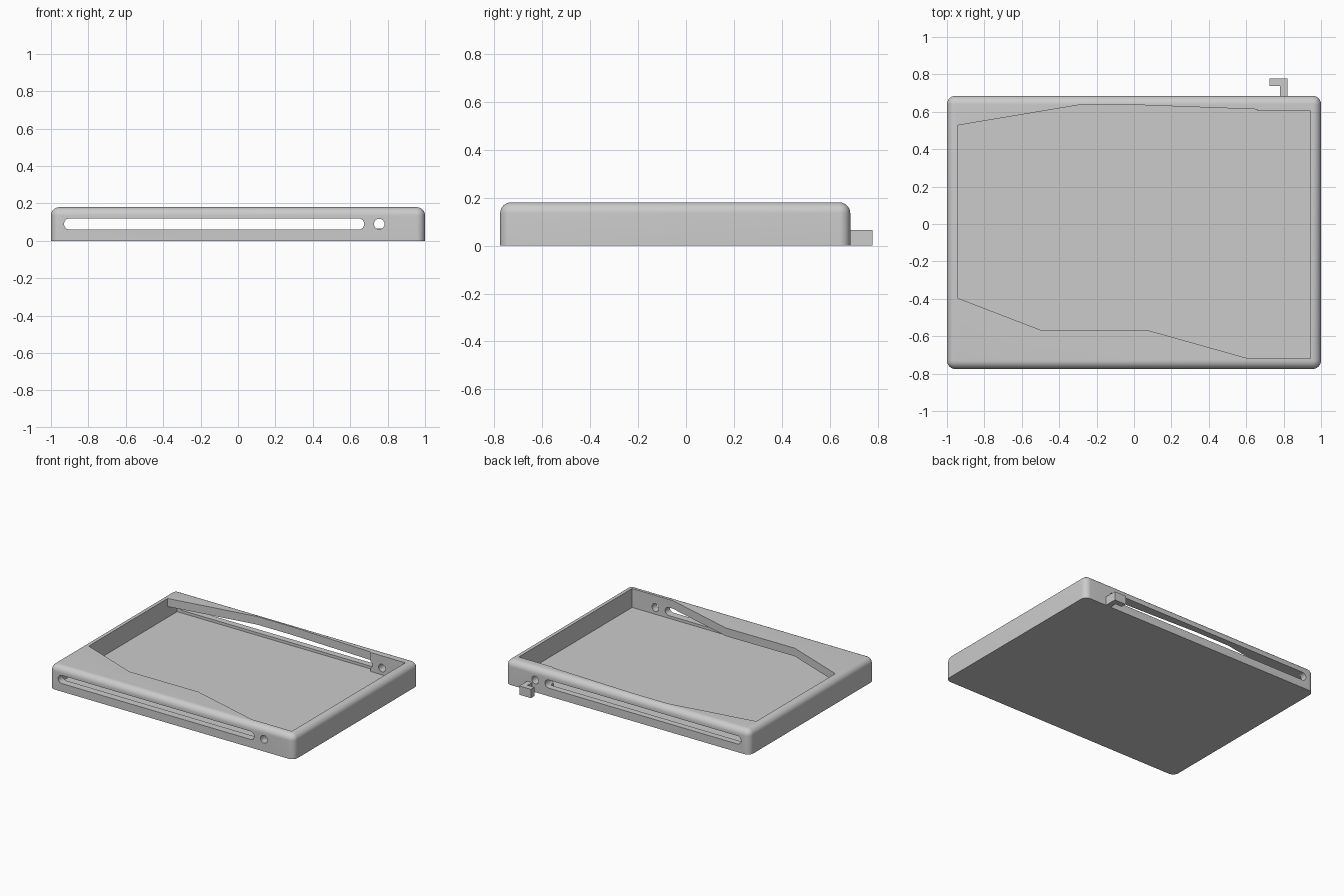
import bpy, bmesh, math
from mathutils import Vector

if "Cube" in bpy.data.objects:
    bpy.data.objects.remove(bpy.data.objects["Cube"], do_unlink=True)

grey = bpy.data.materials.new("plain grey")
grey.use_nodes = True
grey.diffuse_color = (0.6, 0.6, 0.6, 1)
grey.node_tree.nodes["Principled BSDF"].inputs["Base Color"].default_value = (0.6, 0.6, 0.6, 1)

WALL_X, FRONT, BACK, HEIGHT = 1.0, -0.775, 0.685, 0.18
INNER_X, INNER_FRONT, INNER_BACK = 0.945, -0.72, 0.638
FLOOR, LIP_BOTTOM, SLOT_Z = 0.04, 0.12, 0.09


def extruded(name, points, direction, bevel=0):
    """Solid made by sweeping a flat outline along a direction."""
    bm = bmesh.new()
    face = bm.faces.new([bm.verts.new(p) for p in points])
    result = bmesh.ops.extrude_face_region(bm, geom=[face])
    moved = [g for g in result["geom"] if isinstance(g, bmesh.types.BMVert)]
    bmesh.ops.translate(bm, verts=moved, vec=direction)
    bmesh.ops.recalc_face_normals(bm, faces=bm.faces)
    if bevel:
        edges = [e for e in bm.edges if max(v.co.z for v in e.verts) > 0.01]
        bmesh.ops.bevel(bm, geom=edges, offset=bevel, segments=8,
                        profile=0.5, affect="EDGES", clamp_overlap=True)
    mesh = bpy.data.meshes.new(name)
    bm.to_mesh(mesh)
    bm.free()
    mesh.materials.append(grey)
    obj = bpy.data.objects.new(name, mesh)
    bpy.context.collection.objects.link(obj)
    return obj


def upright(name, outline, bottom, top, bevel=0):
    return extruded(name, [(x, y, bottom) for x, y in outline],
                    Vector((0, 0, top - bottom)), bevel)


def wall_slot(name, left, right, radius):
    """Round-ended cutter running front to back through both walls."""
    points = []
    for centre, start in ((right - radius, -90), (left + radius, 90)):
        for i in range(13):
            a = math.radians(start + i * 15)
            points.append((centre + radius * math.cos(a), -1, SLOT_Z + radius * math.sin(a)))
    return extruded(name, points, Vector((0, 2, 0)))


def round_hole(name, x, radius):
    points = [(x + radius * math.cos(i * math.tau / 24), -1,
               SLOT_Z + radius * math.sin(i * math.tau / 24)) for i in range(24)]
    return extruded(name, points, Vector((0, 2, 0)))


def cut(target, cutter):
    cutter.hide_render = True
    mod = target.modifiers.new("cut", "BOOLEAN")
    mod.operation, mod.solver, mod.object = "DIFFERENCE", "EXACT", cutter
    bpy.context.view_layer.objects.active = target
    bpy.ops.object.modifier_apply(modifier=mod.name)
    bpy.data.objects.remove(cutter, do_unlink=True)


# Tray body with rounded corners and top rim
tray = upright("tray", [(-WALL_X, FRONT), (WALL_X, FRONT), (WALL_X, BACK), (-WALL_X, BACK)],
               0, HEIGHT, bevel=0.045)

# Hollow under the lip, leaving a thicker block at the back left corner
cut(tray, upright("hollow", [(-INNER_X, INNER_FRONT), (INNER_X, INNER_FRONT), (INNER_X, 0.605),
                             (0.66, 0.605), (0.66, INNER_BACK), (-INNER_X, INNER_BACK)],
                  FLOOR, LIP_BOTTOM))

# Angular opening through the top
cut(tray, upright("opening", [(-INNER_X, -0.395), (-0.49, -0.57), (0.07, -0.567),
                              (0.615, INNER_FRONT), (INNER_X, INNER_FRONT), (INNER_X, 0.605),
                              (0.66, 0.605), (0.66, 0.613), (0, 0.637), (-0.29, 0.637),
                              (-INNER_X, 0.527)], 0.08, 0.3))

# Long slot and small round hole through the front and back walls
cut(tray, wall_slot("slot", -0.93, 0.675, 0.03))
cut(tray, round_hole("hole", 0.755, 0.028))

# Hook on the back
hook = upright("hook", [(0.78, BACK - 0.005), (0.82, BACK - 0.005), (0.82, 0.778),
                        (0.725, 0.778), (0.725, 0.737), (0.78, 0.737)], 0, 0.065)

# Smooth rounded edges, crisp corners
for obj in (tray, hook):
    bpy.ops.object.select_all(action="DESELECT")
    obj.select_set(True)
    bpy.context.view_layer.objects.active = obj
    bpy.ops.object.shade_smooth_by_angle(angle=math.radians(30))
